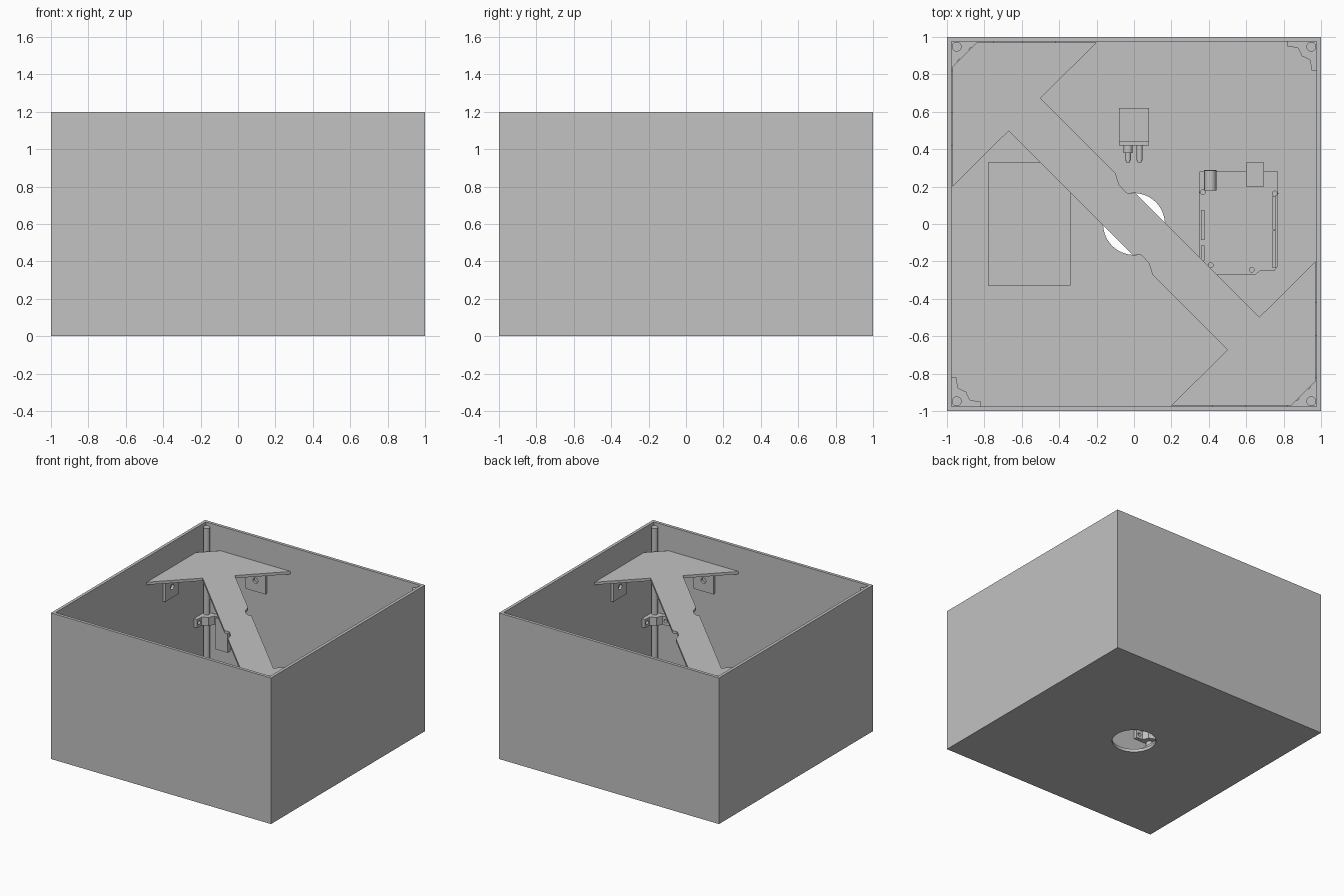
import bpy, bmesh, math
from mathutils import Matrix, Vector

if "Cube" in bpy.data.objects:
    bpy.data.objects.remove(bpy.data.objects["Cube"])

grey = bpy.data.materials.new("plain grey")
grey.use_nodes = True
grey.diffuse_color = (0.54, 0.54, 0.54, 1)
grey.node_tree.nodes["Principled BSDF"].inputs["Base Color"].default_value = (0.54, 0.54, 0.54, 1)

WALL = 0.025
INNER = 1 - WALL
PLATE_Z = 0.98


def finish(name, bm):
    bmesh.ops.recalc_face_normals(bm, faces=bm.faces)
    mesh = bpy.data.meshes.new(name)
    bm.to_mesh(mesh)
    bm.free()
    mesh.materials.append(grey)
    obj = bpy.data.objects.new(name, mesh)
    bpy.context.collection.objects.link(obj)
    return obj


def prism(name, points, z0, z1):
    bm = bmesh.new()
    face = bm.faces.new([bm.verts.new((x, y, z0)) for x, y in points])
    new = bmesh.ops.extrude_face_region(bm, geom=[face])["geom"]
    bmesh.ops.translate(bm, vec=(0, 0, z1 - z0),
                        verts=[v for v in new if isinstance(v, bmesh.types.BMVert)])
    return finish(name, bm)


def box(name, x0, x1, y0, y1, z0, z1):
    return prism(name, [(x0, y0), (x1, y0), (x1, y1), (x0, y1)], z0, z1)


def rod(name, start, end, radius, sides=24):
    a, b = Vector(start), Vector(end)
    turn = (b - a).to_track_quat('Z', 'Y').to_matrix().to_4x4()
    bm = bmesh.new()
    bmesh.ops.create_cone(bm, cap_ends=True, segments=sides, radius1=radius, radius2=radius,
                          depth=(b - a).length, matrix=Matrix.Translation((a + b) / 2) @ turn)
    return smooth(finish(name, bm))


def smooth(obj):
    bpy.ops.object.select_all(action='DESELECT')
    obj.select_set(True)
    bpy.context.view_layer.objects.active = obj
    bpy.ops.object.shade_smooth_by_angle(angle=math.radians(35))
    return obj


def cut(obj, cutter):
    mod = obj.modifiers.new("cut", 'BOOLEAN')
    mod.operation, mod.solver, mod.object = 'DIFFERENCE', 'EXACT', cutter
    bpy.context.view_layer.objects.active = obj
    bpy.ops.object.modifier_apply(modifier=mod.name)
    bpy.data.objects.remove(cutter)


# Open case with a round hole in the floor
case = box("case", -1, 1, -1, 1, 0, 1.2)
cut(case, box("cavity", -INNER, INNER, -INNER, INNER, WALL, 1.4))
cut(case, rod("floor_hole", (0, 0, -0.1), (0, 0, 0.1), 0.165, 64))

# Double-headed diagonal plate: half an outline, turned half round for the rest
half = [(-0.97, 0.2), (-0.97, 0.84), (-0.84, 0.97), (-0.2, 0.97), (-0.5, 0.672),
        (-0.098, 0.27), (-0.08, 0.21), (-0.045, 0.172), (-0.03, 0.162), (0.008, 0.164),
        (0.67, -0.498)]
outline = half[:-1] + [(-x, -y) for x, y in half[:-1]]
for i in (10, 0):
    outline.insert(i, half[-1] if i else (-half[-1][0], -half[-1][1]))
prism("diagonal_plate", outline, PLATE_Z, PLATE_Z + 0.022)

# Corner posts and the clips that hold them to the walls
clip_half = [(INNER, 0.82), (0.948, 0.82), (0.943, 0.875), (0.915, 0.89), (0.897, 0.897)]
clip_shape = clip_half + [(y, x) for x, y in clip_half[-2::-1]] + [(INNER, INNER)]
for i, corner in enumerate(("back_left", "back_right", "front_right", "front_left")):
    turn = Matrix.Rotation(i * math.pi / 2, 4, 'Z')
    z = 0.79 if i % 2 == 0 else 0.43
    post = rod(corner + "_post", (0.948, 0.948, WALL), (0.948, 0.948, 1.175), 0.026)
    clip = prism(corner + "_clip", clip_shape, z - 0.035, z + 0.035)
    cut(clip, rod("hole", (0.9, 0.848, z), (1.0, 0.848, z), 0.014, 16))
    cut(clip, rod("hole", (0.848, 0.9, z), (0.848, 1.0, z), 0.014, 16))
    for part in (post, clip):
        part.data.transform(turn)

# Angle brackets that hang the plate from the walls at each head
for side, turns in (("back", 0), ("front", 2)):
    for wall in (0, 1):
        name = f"{side}_bracket_{wall + 1}"
        leg = box(name + "_leg", -0.6, -0.42, INNER - 0.02, INNER, 0.76, PLATE_Z)
        cut(leg, rod("hole", (-0.51, 0.9, 0.85), (-0.51, 1.0, 0.85), 0.022, 20))
        flange = box(name + "_flange", -0.6, -0.42, INNER - 0.12, INNER - 0.02,
                     PLATE_Z - 0.02, PLATE_Z)
        for part in (leg, flange):
            if wall:
                # swap across the diagonal
                part.data.transform(Matrix(((0, -1, 0, 0), (-1, 0, 0, 0),
                                            (0, 0, 1, 0), (0, 0, 0, 1))))
                part.data.flip_normals()
            part.data.transform(Matrix.Rotation(turns * math.pi / 2, 4, 'Z'))

# Small socket block on the back wall
box("wall_socket", -0.86, -0.75, INNER - 0.04, INNER, 0.2, 0.46)

# Battery pack on the floor
box("battery_pack", -0.78, -0.34, -0.33, 0.33, WALL, 0.2)

# Small pump with two nozzles
box("pump_body", -0.08, 0.08, 0.44, 0.62, WALL, 0.18)
box("pump_cover", -0.08, 0.08, 0.42, 0.44, WALL, 0.17)
rod("pump_boss", (0, 0.525, 0.17), (0, 0.525, 0.188), 0.021)
rod("pump_pin", (0, 0.525, 0.18), (0, 0.525, 0.195), 0.01)
for x in (-0.032, 0.03):
    rod("pump_nozzle", (x, 0.43, 0.1), (x, 0.34, 0.1), 0.016)
    rod("pump_nozzle_tip", (x, 0.35, 0.1), (x, 0.328, 0.1), 0.011)
rod("pump_nozzle_collar", (-0.032, 0.425, 0.1), (-0.032, 0.38, 0.1), 0.025)

# Circuit board with mounting holes, connectors and header strips
BOARD = 0.065
board = prism("circuit_board", [(0.35, 0.28), (0.35, -0.195), (0.43, -0.27), (0.65, -0.27),
                                (0.675, -0.25), (0.75, -0.25), (0.77, -0.225), (0.77, 0.28)],
              BOARD - 0.014, BOARD)
for x, y in ((0.368, 0.17), (0.752, 0.163), (0.63, -0.245), (0.41, -0.22)):
    cut(board, rod("hole", (x, y, 0), (x, y, 0.2), 0.013, 16))
    rod("board_standoff", (x, y, WALL), (x, y, BOARD - 0.014), 0.02, 16)
box("data_connector", 0.6, 0.695, 0.2, 0.33, BOARD, BOARD + 0.088)
box("power_jack_base", 0.375, 0.442, 0.18, 0.29, BOARD, BOARD + 0.05)
rod("power_jack_barrel", (0.408, 0.18, BOARD + 0.052), (0.408, 0.285, BOARD + 0.052), 0.032)
for x, y0, count in ((0.367, -0.085, 8), (0.367, -0.195, 4), (0.75, -0.235, 10), (0.75, -0.03, 9)):
    strip = box("header_strip", x - 0.01, x + 0.01, y0, y0 + count * 0.02, BOARD, BOARD + 0.068)
    for i in range(count):
        y = y0 + i * 0.02 + 0.006
        box("header_pin", x - 0.005, x + 0.005, y, y + 0.008, BOARD + 0.06, BOARD + 0.072)
